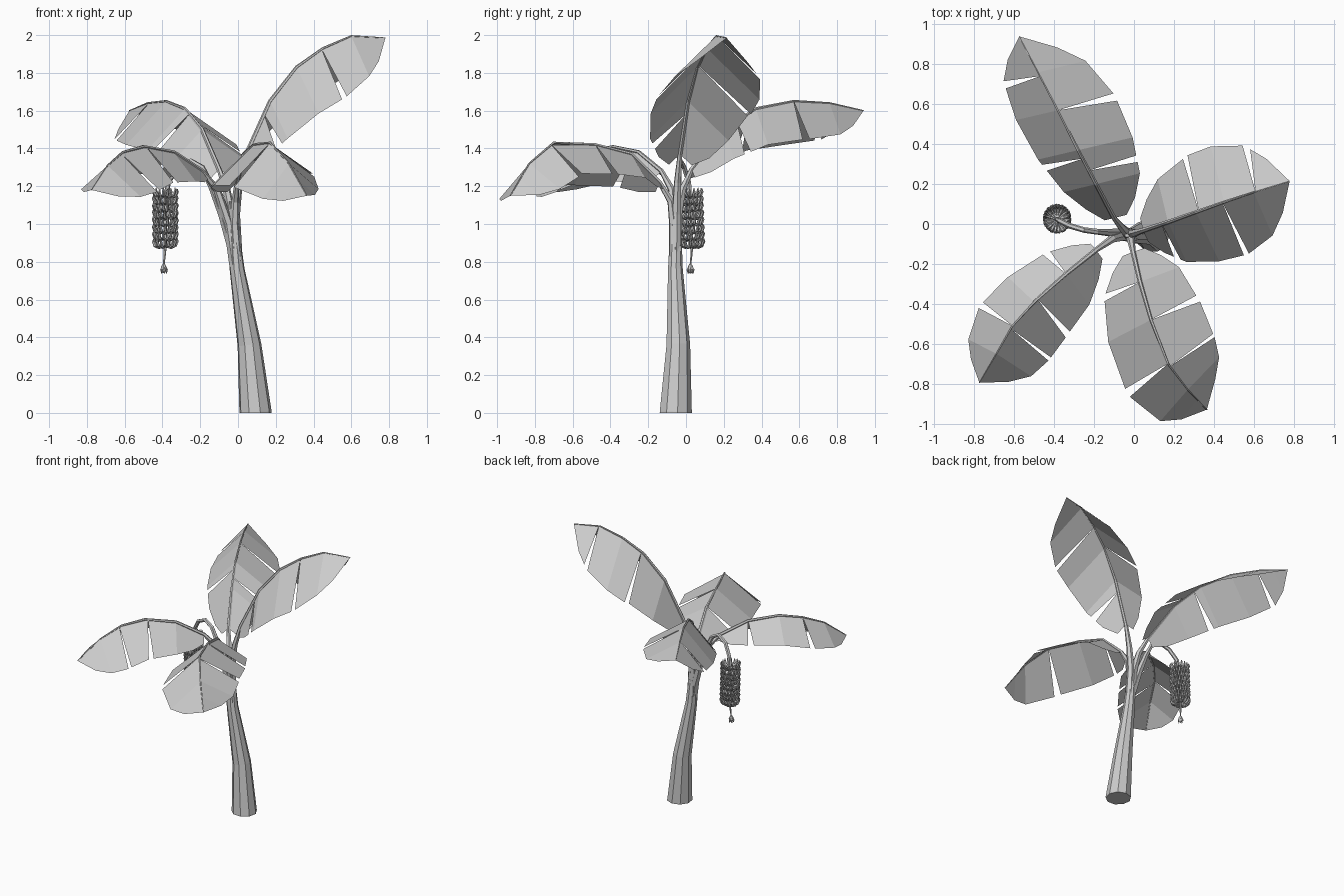
import bpy, bmesh, math, random
from mathutils import Vector as V

if "Cube" in bpy.data.objects:
    bpy.data.objects.remove(bpy.data.objects["Cube"])

random.seed(4)


def finish(bm, name):
    me = bpy.data.meshes.new(name)
    bm.to_mesh(me)
    bm.free()
    ob = bpy.data.objects.new(name, me)
    bpy.context.collection.objects.link(ob)
    return ob


def tube(bm, pts, radii, sides):
    """Sweep a tapering polygon along a path."""
    pts = [V(p) for p in pts]
    side, rings = V((1, 0.13, 0)), []
    for i, p in enumerate(pts):
        t = (pts[min(i + 1, len(pts) - 1)] - pts[max(i - 1, 0)]).normalized()
        side = (side - t * side.dot(t)).normalized()
        up = t.cross(side)
        rings.append([bm.verts.new(p + radii[i] * (side * math.cos(a) + up * math.sin(a)))
                      for a in [2 * math.pi * k / sides for k in range(sides)]])
    for a, b in zip(rings, rings[1:]):
        for k in range(sides):
            j = (k + 1) % sides
            bm.faces.new((a[k], a[j], b[j], b[k]))
    bm.faces.new(rings[0][::-1])
    bm.faces.new(rings[-1])


PROFILE = [(0, .22), (.06, .45), (.2, .77), (.45, 1), (.62, 1), (.8, .83), (.9, .5), (1, 0)]


def width(s):
    for (a, wa), (b, wb) in zip(PROFILE, PROFILE[1:]):
        if s <= b:
            return wa + (wb - wa) * (s - a) / (b - a)
    return 0


def leaf(name, stem, rib, left, right):
    """Petiole and midrib tube plus a torn, tent-folded blade.
    left/right = (width, droop, forward sweep, cut positions along the rib)."""
    rib = [V(p) for p in rib]
    n = len(rib) - 1
    bm = bmesh.new()
    path = stem + [tuple(p) for p in rib]
    m = len(stem)
    radii = [.032 - .018 * i / m for i in range(m)] + [.013 - .010 * i / n for i in range(n + 1)]
    tube(bm, path, radii, 6)

    def at(u):
        i = min(int(u), n - 1)
        return rib[i].lerp(rib[i + 1], u - i)

    def edge(u, sign, w, droop, sweep):
        d = at(min(u + .6, n)) - at(max(u - .6, 0))
        d.z = 0
        d.normalize()
        w *= width(u / n)
        return at(u) + V((-d.y, d.x, 0)) * sign * w + d * sweep * w - V((0, 0, droop * w))

    for sign, (w, droop, sweep, cuts) in ((1, left), (-1, right)):
        ends = [0] + cuts + [n]
        for a, b in zip(ends, ends[1:]):
            us = [a] + [k for k in (.4, 1, 2, 3, 4, 4.5) if a + .15 < k < b - .15] + [b]
            row = []
            for u in us:
                v = u
                if u == a and a > 0:
                    v += .09
                if u == b and b < n:
                    v -= .09
                row.append((bm.verts.new(at(u)), bm.verts.new(edge(v, sign, w, droop, sweep))))
            for (r0, e0), (r1, e1) in zip(row, row[1:]):
                bm.faces.new((r0, r1, e1, e0) if sign < 0 else (r0, e0, e1, r1))
    bmesh.ops.remove_doubles(bm, verts=bm.verts, dist=1e-5)
    finish(bm, name)


# leaning trunk
bm = bmesh.new()
tube(bm, [(.092, -.056, 0), (.092, -.056, .001), (.06, -.042, .36), (-.005, -.057, .76),
          (-.025, -.055, .98), (-.035, -.055, 1.12)],
     [.087, .087, .064, .04, .03, .012], 9)
for v in bm.verts:
    if v.co.z < .02:
        v.co.z = max(0, min(v.co.z, .001)) * 0 if v.co.z < .0005 else v.co.z
finish(bm, "trunk")

# four leaves
leaf("leaf_right", [(-.005, -.055, .78), (-.015, -.05, 1.05), (.005, -.045, 1.22)],
     [(.045, -.032, 1.37), (.17, .01, 1.65), (.31, .06, 1.83), (.45, .11, 1.93),
      (.60, .16, 1.995), (.78, .215, 1.985)],
     (.285, .95, .1, [2.1, 4.05]), (.285, .9, .1, [.75, 2.95]))
leaf("leaf_back", [(-.015, -.055, .8), (-.035, -.045, 1.05), (-.06, -.02, 1.18)],
     [(-.10, .03, 1.29), (-.19, .20, 1.50), (-.28, .37, 1.61), (-.38, .57, 1.65),
      (-.48, .76, 1.64), (-.575, .94, 1.60)],
     (.21, 1.1, .25, [1.75, 3.9]), (.285, .7, -.25, [1.4, 3.0]))
leaf("leaf_front_left", [(-.01, -.06, .75), (-.05, -.06, 1.0), (-.11, -.075, 1.18)],
     [(-.19, -.13, 1.28), (-.34, -.25, 1.38), (-.50, -.39, 1.41), (-.61, -.51, 1.38),
      (-.69, -.65, 1.31), (-.775, -.795, 1.18)],
     (.25, .8, .05, [1.9, 3.1]), (.19, .8, .05, [1.0, 3.0]))
leaf("leaf_front_right", [(-.005, -.06, .8), (-.02, -.065, 1.0), (-.015, -.08, 1.12)],
     [(-.005, -.14, 1.22), (.03, -.29, 1.37), (.085, -.48, 1.42), (.17, -.70, 1.43),
      (.27, -.83, 1.32), (.365, -.93, 1.15)],
     (.27, .6, -.1, [2.0, 3.1]), (.25, .9, .15, [1.0, 3.0]))

# arching fruit stalk
CX, CY = -.385, .022
bm = bmesh.new()
tube(bm, [(-.02, -.055, .85), (-.08, -.045, 1.05), (-.14, -.042, 1.2), (-.19, -.038, 1.3),
          (-.25, -.03, 1.335), (-.32, -.01, 1.3), (-.37, .015, 1.22), (CX, CY, 1.1),
          (CX, CY + .01, .88), (CX - .008, CY + .002, .78)],
     [.03, .025, .018, .015, .014, .014, .014, .013, .008, .004], 6)
finish(bm, "fruit_stalk")

# tiers of small upturned fruits
bm = bmesh.new()
tiers, count = 8, 18
for i in range(tiers):
    z = 1.155 - i * .038
    for k in range(count):
        a = 2 * math.pi * (k + .5 * (i % 2)) / count + random.uniform(-.06, .06)
        c, s = math.cos(a), math.sin(a)
        cy = CY + .01 * i / tiers
        h = random.uniform(-.004, .004)
        path = [(CX + r * c, cy + r * s, z + dz + h) for r, dz in
                ((.01, -.005), (.036, -.012), (.056, -.002), (.066, .02), (.064, .034))]
        tube(bm, path, [.003, .007, .0085, .006, .002], 5)
finish(bm, "fruit_bunch")

# flower bud hanging below the bunch
bm = bmesh.new()
BX, BY = CX - .008, CY + .002
tube(bm, [(BX, BY, .79), (BX, BY, .775), (BX, BY, .76), (BX, BY, .74)],
     [.005, .014, .017, .006], 7)
for k in range(5):
    a = 2 * math.pi * k / 5
    c, s = math.cos(a), math.sin(a)
    tube(bm, [(BX + r * c, BY + r * s, z) for r, z in ((.008, .775), (.016, .757), (.014, .738))],
         [.004, .006, .002], 4)
finish(bm, "flower_bud")
